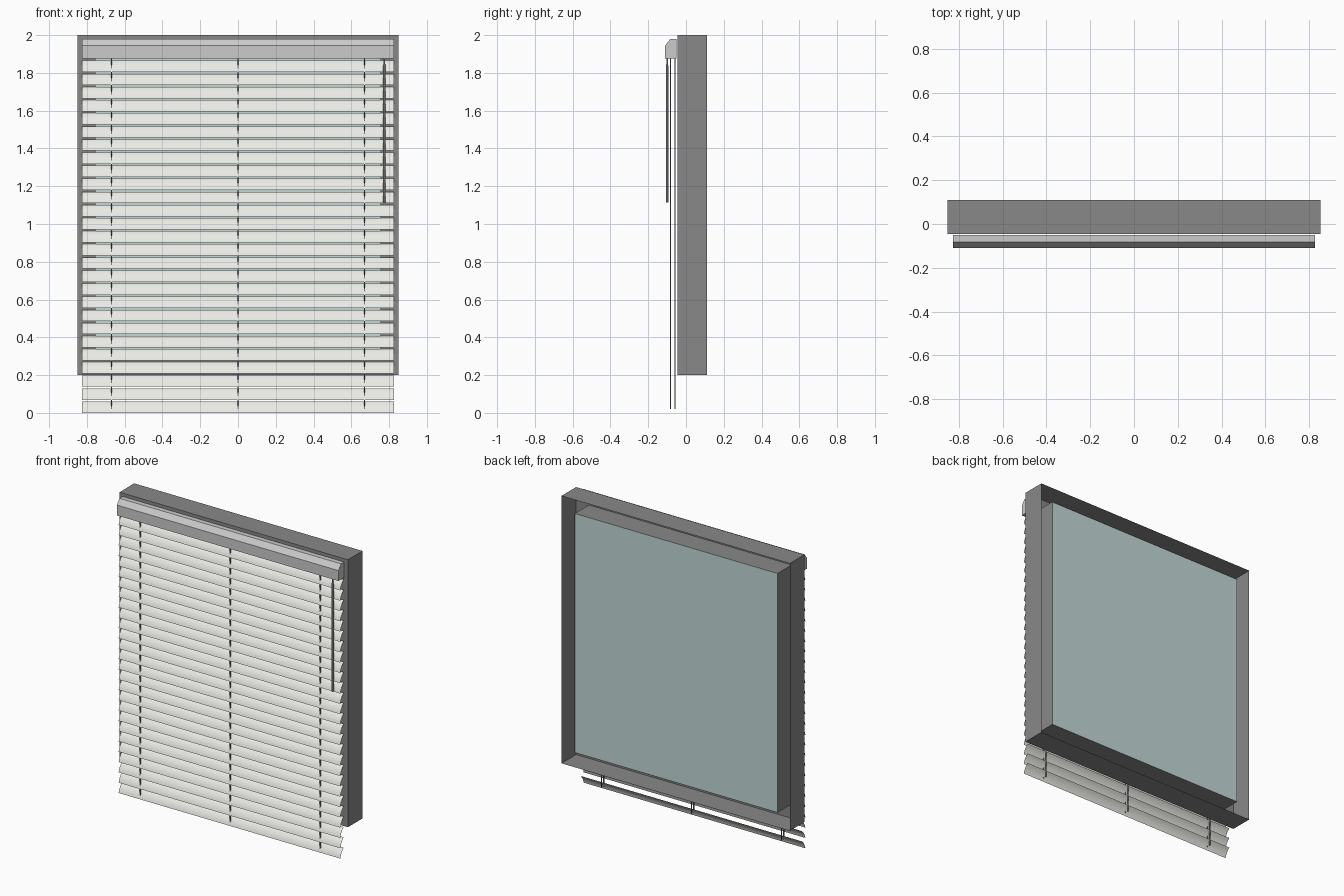
import bpy, bmesh, math

if "Cube" in bpy.data.objects:
    bpy.data.objects.remove(bpy.data.objects["Cube"])

def mat(name, c):
    m = bpy.data.materials.new(name)
    m.diffuse_color = (*c, 1)
    m.use_nodes = True
    m.node_tree.nodes["Principled BSDF"].inputs["Base Color"].default_value = m.diffuse_color
    return m

DARK = mat("dark_frame", (0.25, 0.25, 0.25))
GLASS = mat("glass_tint", (0.55, 0.69, 0.69))
SLAT = mat("slat_ivory", (0.83, 0.83, 0.79))
RAIL = mat("rail_grey", (0.7, 0.7, 0.7))
CORD = mat("cord_dark", (0.2, 0.2, 0.23))
WAND = mat("wand_grey", (0.45, 0.45, 0.45))

def finish(name, bm, m, smooth=False):
    me = bpy.data.meshes.new(name)
    bm.to_mesh(me)
    bm.free()
    ob = bpy.data.objects.new(name, me)
    bpy.context.collection.objects.link(ob)
    me.materials.append(m)
    for p in me.polygons:
        p.use_smooth = smooth
    return ob

def sweep_x(name, profile, half, m, closed=False, smooth=False):
    """Extrude a (y, z) profile along x; closed profiles get end caps."""
    bm = bmesh.new()
    a, b = [[bm.verts.new((x, y, z)) for y, z in profile] for x in (-half, half)]
    n = len(profile)
    for i in range(n if closed else n - 1):
        j = (i + 1) % n
        bm.faces.new((a[i], b[i], b[j], a[j]))
    if closed:
        bm.faces.new(a)
        bm.faces.new(b[::-1])
        bmesh.ops.recalc_face_normals(bm, faces=bm.faces)
    return finish(name, bm, m, smooth)

def rod(name, x, y, sections, sides, m, smooth=False):
    """Upright rod from (z, radius) sections."""
    bm = bmesh.new()
    rings = [[bm.verts.new((x + r * math.cos((k + .5) * math.tau / sides),
                            y + r * math.sin((k + .5) * math.tau / sides), z))
              for k in range(sides)] for z, r in sections]
    for p, q in zip(rings, rings[1:]):
        for k in range(sides):
            l = (k + 1) % sides
            bm.faces.new((p[k], p[l], q[l], q[k]))
    bm.faces.new(rings[0][::-1])
    bm.faces.new(rings[-1])
    return finish(name, bm, m, smooth)

# window frame: a U-channel open at the back
bm = bmesh.new()
rings = []
for hx, z0, z1, y in ((.85, .2, 2, .11), (.85, .2, 2, -.045),
                      (.755, .295, 1.905, -.045), (.755, .295, 1.905, .105)):
    rings.append([bm.verts.new((x, y, z)) for x, z in
                  ((-hx, z0), (hx, z0), (hx, z1), (-hx, z1))])
for p, q in zip(rings, rings[1:]):
    for k in range(4):
        l = (k + 1) % 4
        bm.faces.new((p[k], q[k], q[l], p[l]))
finish("window_frame", bm, DARK)

# glass pane near the back of the frame
bm = bmesh.new()
bm.faces.new([bm.verts.new((x, .102, z)) for x, z in
              ((.755, .295), (-.755, .295), (-.755, 1.905), (.755, 1.905))])
finish("glass_pane", bm, GLASS)

# headrail with chamfered front edge
sweep_x("headrail", [(-.05, 1.875), (-.11, 1.875), (-.11, 1.945),
                     (-.083, 1.98), (-.05, 1.98)], .825, RAIL, closed=True)

# slats: thin sheets, crowned toward the front, leaning back at the top
N, H = 6, .06
y0, y1 = -.091, -.054
L = math.hypot(H, y1 - y0)
ny, nz = -H / L, (y1 - y0) / L
profile = []
for i in range(N + 1):
    t = i / N
    b = .006 * 4 * t * (1 - t)
    profile.append((y0 + (y1 - y0) * t + ny * b, H * t + nz * b))
for i in range(27):
    z = .0694 * i
    sweep_x(f"slat_{i + 1}", [(y, z + h) for y, h in profile], .825, SLAT, smooth=True)

# ladder cords, front and back of the slats
for x in (-.67, 0, .67):
    for side, y in (("front", -.082), ("back", -.059)):
        rod(f"ladder_cord_{side}", x, y, [(.02, .004), (1.88, .004)], 4, CORD)

# tilt wand with narrow neck
wand = rod("tilt_wand", .775, -.1, [(1.115, .0075), (1.835, .0075),
                                    (1.85, .004), (1.876, .004)], 8, WAND)
